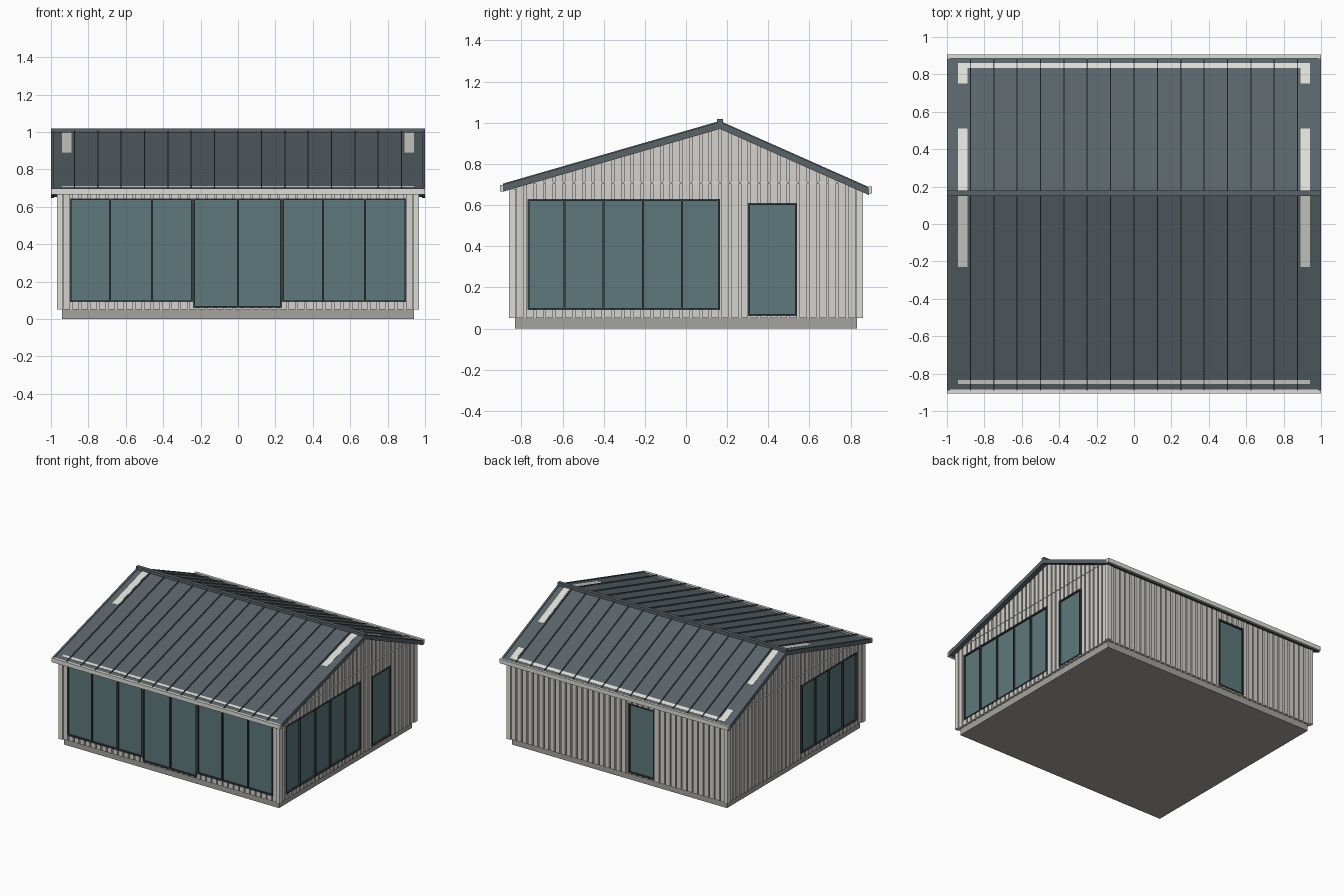
import bpy, bmesh

if "Cube" in bpy.data.objects:
    bpy.data.objects.remove(bpy.data.objects["Cube"])

RIDGE = 0.165
CX, CY = 0.94, 0.83          # half size of the solid wall core


def roof_z(y):
    return 1.0 - 0.289 * (RIDGE - y) if y < RIDGE else 1.0 - 0.444 * (y - RIDGE)


def material(name, rgb):
    m = bpy.data.materials.new(name)
    m.diffuse_color = (*rgb, 1)
    m.use_nodes = True
    m.node_tree.nodes["Principled BSDF"].inputs["Base Color"].default_value = m.diffuse_color
    return m


SIDING = material("pale_siding", (0.66, 0.65, 0.61))
TRIM = material("pale_trim", (0.72, 0.72, 0.68))
STONE = material("base_grey", (0.38, 0.37, 0.34))
ROOF = material("roof_slate", (0.10, 0.125, 0.14))
FRAME = material("frame_dark", (0.04, 0.05, 0.055))
GLASS = material("glass_teal", (0.11, 0.19, 0.20))


def prism(bm, pts, axis, a, b):
    """Extrude a 2D (u, z) profile along x or y from a to b."""
    def place(p, t):
        return (t, p[0], p[1]) if axis == 'x' else (p[0], t, p[1])
    lo = [bm.verts.new(place(p, a)) for p in pts]
    hi = [bm.verts.new(place(p, b)) for p in pts]
    n = len(pts)
    bm.faces.new(lo)
    bm.faces.new(hi[::-1])
    for i in range(n):
        j = (i + 1) % n
        bm.faces.new((lo[i], hi[i], hi[j], lo[j]))


def rect(u0, u1, z0, z1):
    return [(u0, z0), (u1, z0), (u1, z1), (u0, z1)]


def band(y0, y1, low, high):
    """Sloped strip that follows the roof, as a (y, z) profile."""
    ys = [y0] + ([RIDGE] if y0 < RIDGE < y1 else []) + [y1]
    return ([(y, roof_z(y) + low) for y in ys] +
            [(y, roof_z(y) + high) for y in reversed(ys)])


def finish(name, bm, mat):
    bmesh.ops.recalc_face_normals(bm, faces=bm.faces)
    me = bpy.data.meshes.new(name)
    bm.to_mesh(me)
    bm.free()
    me.materials.append(mat)
    ob = bpy.data.objects.new(name, me)
    bpy.context.collection.objects.link(ob)
    return ob


def build(name, mat, items):
    bm = bmesh.new()
    for it in items:
        prism(bm, *it)
    return finish(name, bm, mat)


# Foundation and solid wall core
build("foundation", STONE, [(rect(-CX, CX, 0, 0.05), 'y', -CY, CY)])
core = [(-CY, 0.05), (CY, 0.05)] + [(y, roof_z(y) - 0.02) for y in (CY, RIDGE, -CY)]
build("wall_core", SIDING, [(core, 'x', -CX, CX)])

# Each wall: (axis of normal, sign, openings (u0, u1, z0, z1, mullions))
WALLS = {
    "front": ('y', -1, [(-0.90, -0.24, 0.09, 0.645, [-0.685, -0.46]),
                        (-0.24, 0.235, 0.06, 0.645, [0.0]),
                        (0.235, 0.90, 0.09, 0.645, [0.455, 0.68])]),
    "back": ('y', 1, [(-0.32, -0.09, 0.06, 0.61, [])]),
    "right": ('x', 1, [(-0.77, 0.165, 0.09, 0.63, [-0.59, -0.40, -0.21, -0.02]),
                       (0.30, 0.54, 0.06, 0.61, [])]),
    "left": ('x', -1, [(-0.77, -0.075, 0.09, 0.63, [-0.595, -0.42, -0.25])]),
}


def span(face, sign, d0, d1):
    return sorted((sign * (face + d0), sign * (face + d1)))


for wall, (axis, sign, holes) in WALLS.items():
    face, half = (CX, CY) if axis == 'x' else (CY, CX)

    def top(u):
        return roof_z(u) - 0.025 if axis == 'x' else roof_z(sign * CY) - 0.025

    # Vertical boards, split around the openings
    boards = []
    a, b = span(face, sign, -0.005, 0.018)
    count = round(2 * half / 0.048)
    pitch = 2 * half / count
    for i in range(count):
        u0 = -half + i * pitch + 0.006
        u1 = u0 + pitch - 0.012
        cuts = [h[k] for h in holes for k in (0, 1)] + [RIDGE]
        us = sorted({u0, u1, *[c for c in cuts if u0 < c < u1]})
        for p, q in zip(us, us[1:]):
            z = 0.05
            for h in holes:
                if h[0] < (p + q) / 2 < h[1]:
                    boards.append((rect(p, q, 0.05, h[2]), axis, a, b))
                    z = h[3]
            boards.append(([(p, z), (q, z), (q, top(q)), (p, top(p))], axis, a, b))
    build(wall + "_siding", SIDING, boards)

    # Glass panes and their frames
    ga, gb = span(face, sign, -0.005, 0.008)
    fa, fb = span(face, sign, -0.005, 0.022)
    glass, frames = [], []
    for u0, u1, z0, z1, mull in holes:
        glass.append((rect(u0, u1, z0, z1), axis, ga, gb))
        w = 0.010
        for u in (u0 + w / 2, u1 - w / 2, *mull):
            frames.append((rect(u - w / 2, u + w / 2, z0, z1), axis, fa, fb))
        for z in (z0, z1 - w):
            frames.append((rect(u0 + w, u1 - w, z, z + w), axis, fa, fb))
    build(wall + "_glass", GLASS, glass)
    build(wall + "_window_frames", FRAME, frames)

    # Thin ledge where the gable meets the wall
    if axis == 'x':
        build(wall + "_gable_ledge", TRIM,
              [(rect(-0.80, 0.78, 0.706, 0.712), axis, *span(face, sign, 0, 0.022))])

# Corner posts
posts = []
for sx in (-1, 1):
    for sy in (-1, 1):
        x0, x1 = sorted((sx * 0.935, sx * 0.967))
        y0, y1 = sorted((sy * 0.825, sy * 0.86))
        posts.append((rect(x0, x1, 0.05, 0.678), 'y', y0, y1))
build("corner_posts", TRIM, posts)

# Roof sheets, barge boards, standing seams and ridge cap
build("roof", ROOF, [(band(-0.89, 0.89, -0.026, 0), 'x', -0.995, 0.995)])
build("barge_boards", ROOF, [(band(-0.89, 0.89, -0.03, 0.004), 'x', *sorted((s * 0.985, s)))
                             for s in (-1, 1)])
build("roof_seams", ROOF, [(band(-0.89, 0.89, -0.002, 0.009), 'x',
                            i * 0.125 - 0.003, i * 0.125 + 0.003) for i in range(-7, 8)])
build("ridge_cap", ROOF, [(rect(RIDGE - 0.014, RIDGE + 0.014, 0.985, 1.018), 'x', -1, 1)])

# Wall tops that just show through the roof
strips = []
for s in (-1, 1):
    x0, x1 = sorted((s * 0.89, s * 0.94))
    for y0, y1 in ((-0.23, 0.15), (0.18, 0.51), (0.75, 0.86)):
        strips.append((band(y0, y1, -0.02, 0.002), 'x', x0, x1))
for y0, y1 in ((-0.855, -0.835), (0.835, 0.86)):
    strips.append((band(y0, y1, -0.02, 0.0015), 'x', -0.94, 0.94))
build("wall_top_strips", TRIM, strips)

# Eave gutters
build("front_gutter", TRIM, [(rect(-0.905, -0.885, 0.665, 0.698), 'x', -1, 1)])
build("back_gutter", TRIM, [(rect(0.885, 0.905, 0.657, 0.69), 'x', -1, 1)])
